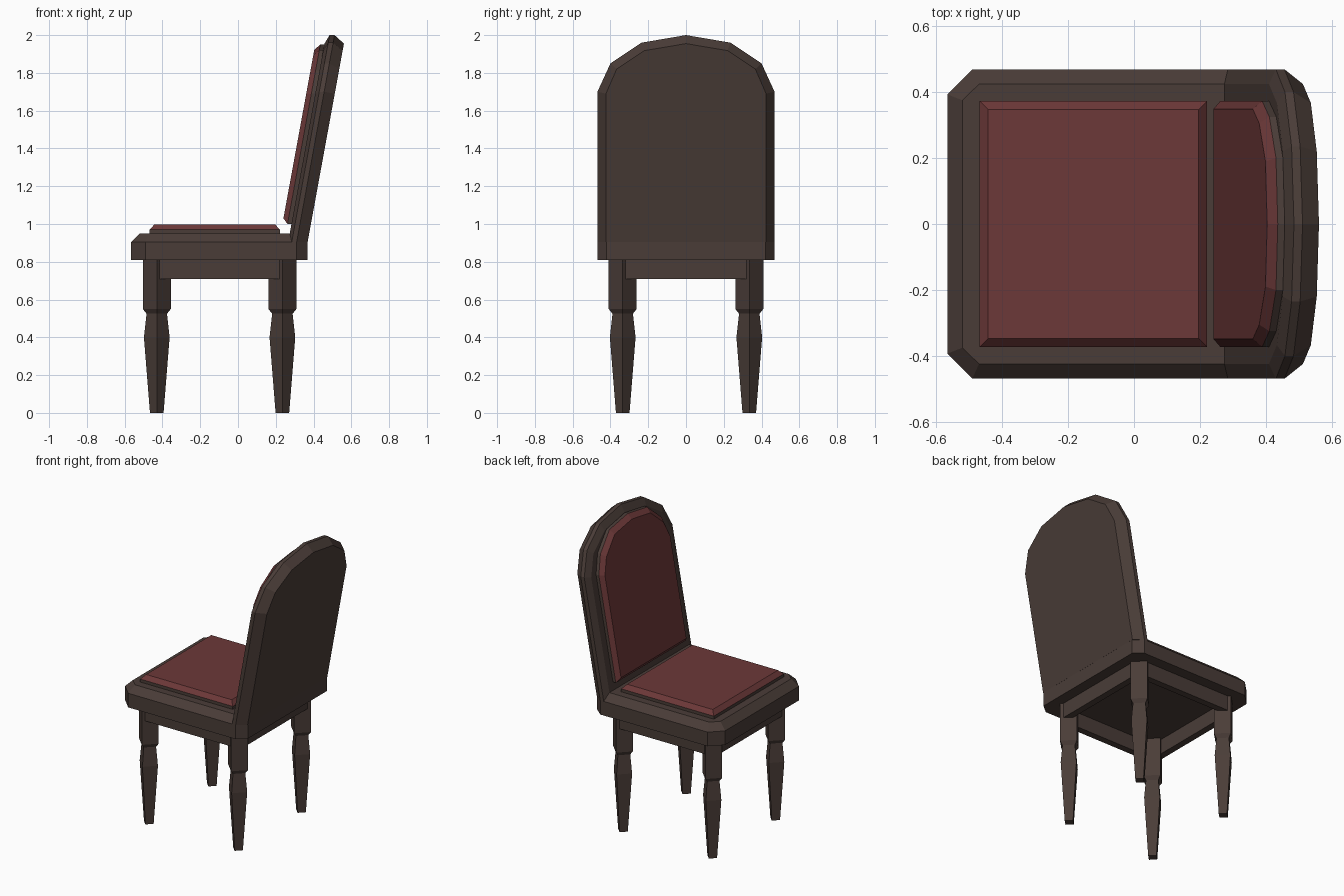
import bpy, bmesh

if "Cube" in bpy.data.objects:
    bpy.data.objects.remove(bpy.data.objects["Cube"])


def material(name, rgb):
    m = bpy.data.materials.new(name)
    m.diffuse_color = (*rgb, 1)
    m.use_nodes = True
    m.node_tree.nodes["Principled BSDF"].inputs["Base Color"].default_value = m.diffuse_color
    return m


WOOD = material("dark_wood", (0.068, 0.046, 0.039))
RED = material("red_fabric", (0.15, 0.04, 0.04))


def loft(name, rings, mat):
    """Join equal-length point rings with quads and cap both ends."""
    bm = bmesh.new()
    loops = [[bm.verts.new(p) for p in r] for r in rings]
    n = len(loops[0])
    for a, b in zip(loops, loops[1:]):
        for i in range(n):
            j = (i + 1) % n
            bm.faces.new((a[i], a[j], b[j], b[i]))
    bm.faces.new(loops[0][::-1])
    bm.faces.new(loops[-1])
    bmesh.ops.recalc_face_normals(bm, faces=bm.faces)
    me = bpy.data.meshes.new(name)
    bm.to_mesh(me)
    bm.free()
    ob = bpy.data.objects.new(name, me)
    bpy.context.collection.objects.link(ob)
    me.materials.append(mat)
    return ob


def rect(x0, x1, y, z, inset=0):
    a, b, c = x0 + inset, x1 - inset, y - inset
    return [(a, -c, z), (b, -c, z), (b, c, z), (a, c, z)]


def box(name, x0, x1, y0, y1, z0, z1, mat):
    return loft(name, [[(x0, y0, z), (x1, y0, z), (x1, y1, z), (x0, y1, z)]
                       for z in (z0, z1)], mat)


def mirrored(half):
    """Half outline (y, z) from bottom to apex, completed across y = 0."""
    return half + [(-y, z) for y, z in half[-2::-1]]


def leaning(profile, x_at_zero):
    return [(x_at_zero + LEAN * z, y, z) for y, z in profile]


LEAN = 0.183

# seat with cut corners and bevelled top
half = [(-0.566, 0.393), (-0.49, 0.469), (0.31, 0.469), (0.368, 0.42)]
top_half = [(-0.52, 0.375), (-0.47, 0.424), (0.275, 0.424), (0.29, 0.41)]


def seat_ring(h, z):
    return [(x, y, z) for x, y in h] + [(x, -y, z) for x, y in h[::-1]]


loft("seat", [seat_ring(half, 0.81), seat_ring(half, 0.905),
              seat_ring(top_half, 0.95)], WOOD)

# arched leaning back, bevelled front and rear
outer = mirrored([(0.469, 0.904), (0.469, 1.70), (0.40, 1.85), (0.235, 1.96), (0, 2.0)])
inner = mirrored([(0.424, 0.904), (0.424, 1.69), (0.367, 1.82), (0.22, 1.918), (0, 1.955)])
loft("backrest", [leaning(inner, 0.100), leaning(outer, 0.119),
                  leaning(outer, 0.145), leaning(inner, 0.203)], WOOD)

# seat cushion on its wooden base
loft("seat_cushion_base", [rect(-0.468, 0.222, 0.373, z) for z in (0.94, 0.97)], WOOD)
loft("seat_cushion", [rect(-0.468, 0.222, 0.373, 0.97),
                      rect(-0.468, 0.222, 0.373, 0.998, 0.026)], RED)

# back cushion on its wooden base
pad = mirrored([(0.373, 1.0), (0.373, 1.69), (0.325, 1.81), (0.20, 1.92), (0, 1.95)])
pad_face = mirrored([(0.348, 1.03), (0.348, 1.685), (0.305, 1.79), (0.19, 1.893), (0, 1.922)])
loft("back_cushion_base", [leaning(pad, 0.106), leaning(pad, 0.079)], WOOD)
loft("back_cushion", [leaning(pad, 0.079), leaning(pad_face, 0.052)], RED)

# four-sided tapered legs standing corner-on
LEG_X, LEG_Y = (-0.43, 0.235), 0.335
LEG = [(0.036, 0), (0.068, 0.40), (0.054, 0.525), (0.074, 0.55), (0.074, 0.815)]
for end, cx in zip(("front", "rear"), LEG_X):
    for side, cy in (("right", LEG_Y), ("left", -LEG_Y)):
        loft(f"{end}_leg_{side}",
             [[(cx + r, cy, z), (cx, cy + r, z), (cx - r, cy, z), (cx, cy - r, z)]
              for r, z in LEG], WOOD)

# apron rails between the legs
for side, s in (("right", 1), ("left", -1)):
    y0, y1 = sorted((s * (LEG_Y + 0.06), s * (LEG_Y + 0.015)))
    box(f"side_apron_{side}", LEG_X[0] + 0.015, LEG_X[1] - 0.015, y0, y1, 0.71, 0.815, WOOD)
for end, cx, s in (("front", LEG_X[0], -1), ("rear", LEG_X[1], 1)):
    x0, x1 = sorted((cx + s * 0.06, cx + s * 0.015))
    box(f"{end}_apron", x0, x1, 0.015 - LEG_Y, LEG_Y - 0.015, 0.71, 0.815, WOOD)
